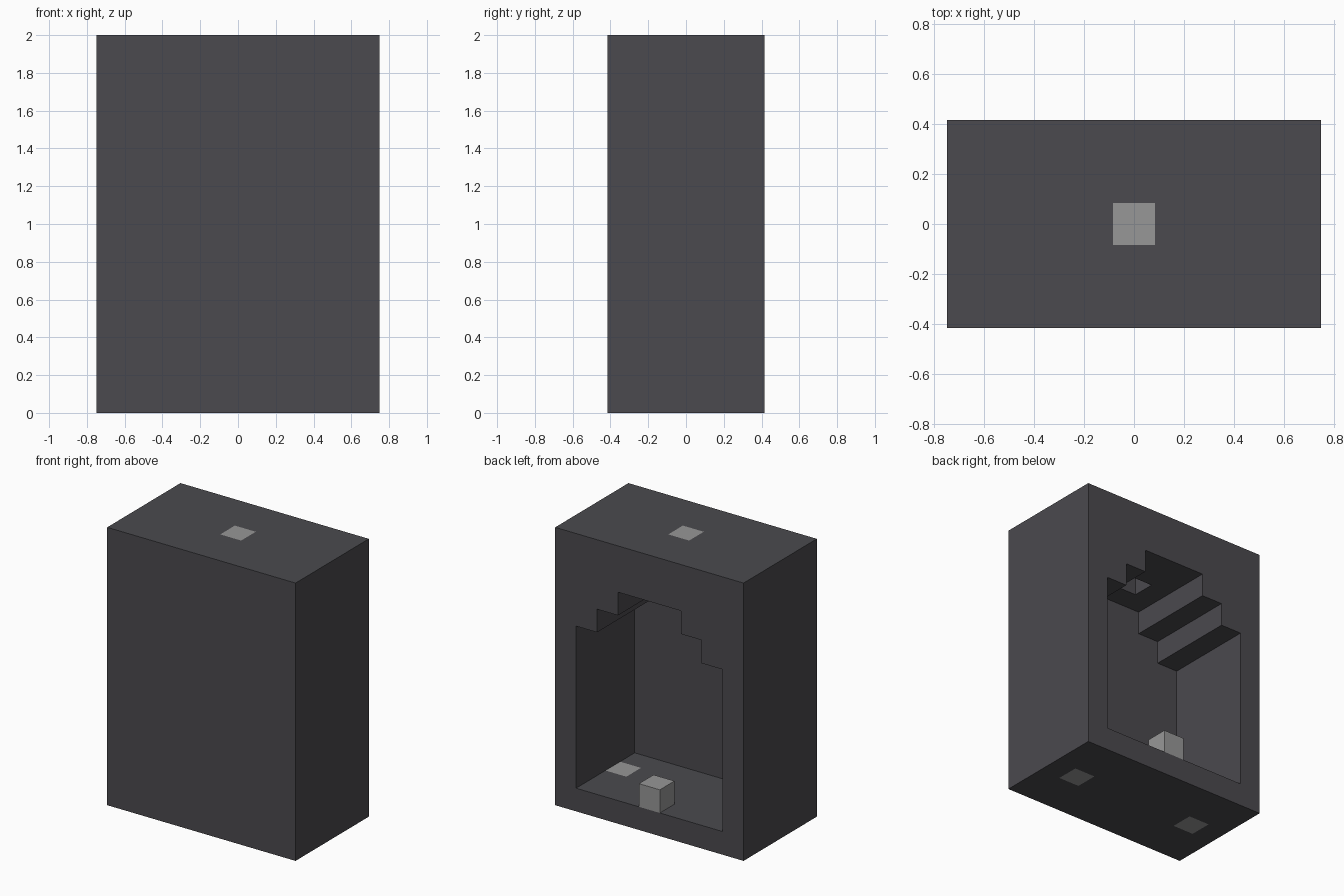
import bpy
import bmesh

U = 1 / 12  # modelling unit

if "Cube" in bpy.data.objects:
    bpy.data.objects.remove(bpy.data.objects["Cube"], do_unlink=True)


def material(name, color):
    mat = bpy.data.materials.new(name)
    mat.use_nodes = True
    mat.diffuse_color = color
    bsdf = next(n for n in mat.node_tree.nodes if n.type == 'BSDF_PRINCIPLED')
    bsdf.inputs["Base Color"].default_value = color
    bsdf.inputs["Roughness"].default_value = 0.9
    return mat


charcoal = material("charcoal", (0.07, 0.068, 0.077, 1))
grey = material("light grey", (0.31, 0.31, 0.31, 1))


def prism(name, outline, y0, y1, mat):
    """Extrude an (x, z) outline along y; all values in units."""
    bm = bmesh.new()
    face = bm.faces.new([bm.verts.new((x * U, y0 * U, z * U)) for x, z in outline])
    new = bmesh.ops.extrude_face_region(bm, geom=[face])["geom"]
    bmesh.ops.translate(bm, vec=(0, (y1 - y0) * U, 0),
                        verts=[g for g in new if isinstance(g, bmesh.types.BMVert)])
    bmesh.ops.recalc_face_normals(bm, faces=bm.faces)
    mesh = bpy.data.meshes.new(name)
    bm.to_mesh(mesh)
    bm.free()
    mesh.materials.append(mat)
    obj = bpy.data.objects.new(name, mesh)
    bpy.context.collection.objects.link(obj)
    return obj


def box(name, x, y, z0, z1, mat, half=1):
    outline = [(x - half, z0), (x + half, z0), (x + half, z1), (x - half, z1)]
    return prism(name, outline, y - half, y + half, mat)


def cut(target, cutter):
    mod = target.modifiers.new("cut", 'BOOLEAN')
    mod.operation, mod.solver, mod.object = 'DIFFERENCE', 'EXACT', cutter
    bpy.context.view_layer.objects.active = target
    bpy.ops.object.modifier_apply(modifier=mod.name)
    bpy.data.objects.remove(cutter, do_unlink=True)


# Housing: plain block
body = prism("housing", [(-9, 0), (9, 0), (9, 24), (-9, 24)], -5, 5, charcoal)

# Niche with a stepped arch, open at the back
half_arch = [(7, 2), (7, 16), (5, 16), (5, 18), (3, 18), (3, 20)]
arch = half_arch + [(-x, z) for x, z in reversed(half_arch)]
cut(body, prism("niche_cutter", arch, -3, 6, charcoal))

# Sockets through the roof and floor
cut(body, box("roof_socket_cutter", 0, 0, 19, 25, charcoal))
for side in (-1, 1):
    cut(body, box("floor_socket_cutter", 6 * side, 0, -1, 3, charcoal))

# Grey connector blocks filling the sockets, and one standing on the floor
box("roof_block", 0, 0, 22, 24, grey)
box("left_floor_block", 6, 0, 0, 2, grey)
box("right_floor_block", -6, 0, 0, 2, grey)
box("standing_block", 0, 4, 2, 4, grey)
